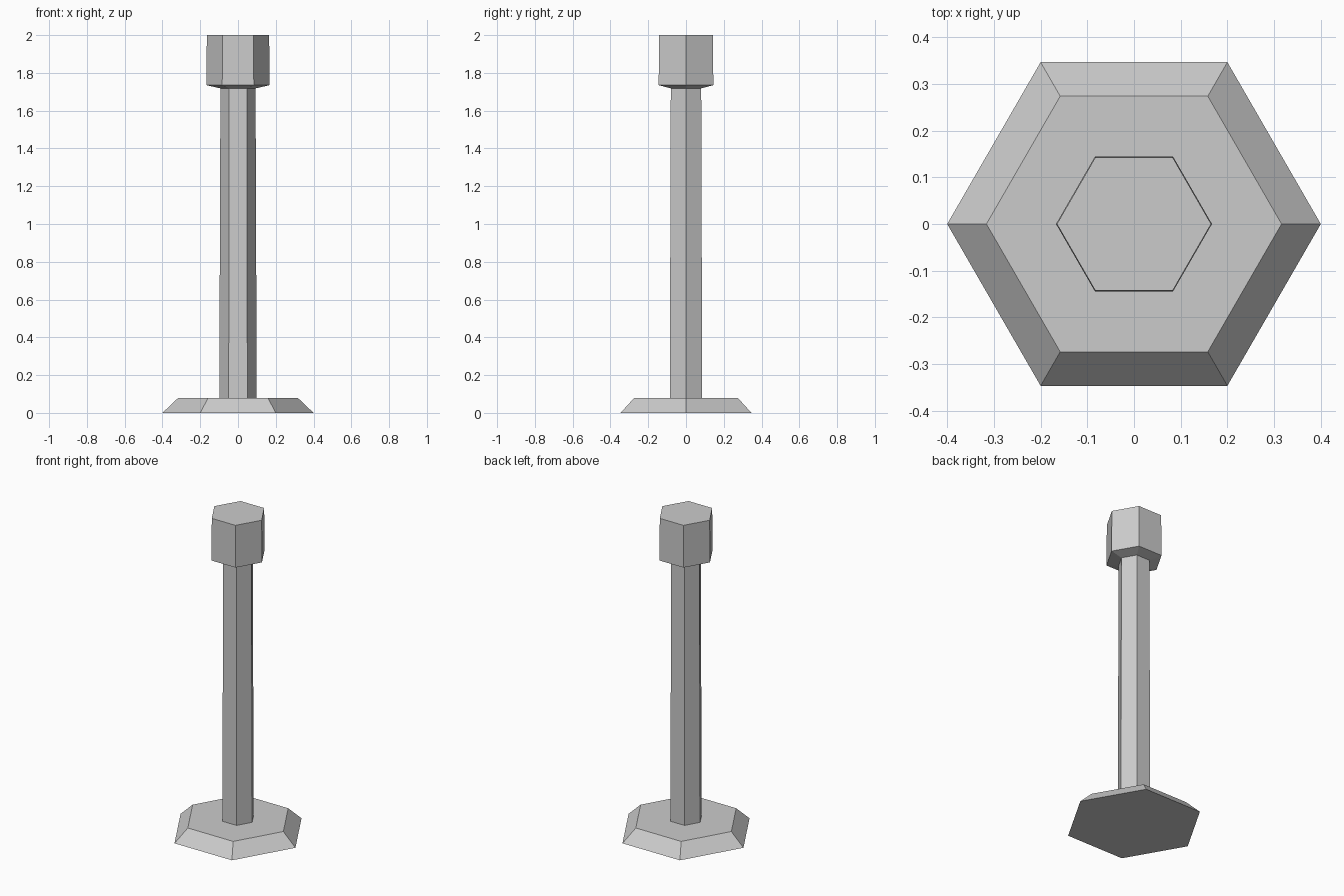
import bpy, bmesh
from math import cos, sin, pi

if "Cube" in bpy.data.objects:
    bpy.data.objects.remove(bpy.data.objects["Cube"])

SIDES = 6


def hex_part(name, profile, cap_bottom=False, cap_top=False):
    """Turn a (radius, z) profile, listed upward, into a six-sided part."""
    bm = bmesh.new()
    rings = [[bm.verts.new((r * cos(2 * pi * i / SIDES), r * sin(2 * pi * i / SIDES), z))
              for i in range(SIDES)] for r, z in profile]
    for low, high in zip(rings, rings[1:]):
        for i in range(SIDES):
            j = (i + 1) % SIDES
            bm.faces.new((low[i], low[j], high[j], high[i]))
    if cap_bottom:
        bm.faces.new(rings[0][::-1])
    if cap_top:
        bm.faces.new(rings[-1])
    mesh = bpy.data.meshes.new(name)
    bm.to_mesh(mesh)
    bm.free()
    obj = bpy.data.objects.new(name, mesh)
    bpy.context.collection.objects.link(obj)
    return obj


POLE_LOW, POLE_HIGH = (0.099, 0.08), (0.093, 1.718)

# Bevelled foot, open where the pole stands
hex_part("base", [(0.4, 0), (0.316, 0.08), POLE_LOW], cap_bottom=True)

# Slightly tapered pole
hex_part("pole", [POLE_LOW, POLE_HIGH])

# Wider head with a shallow sloping underside
hex_part("head", [POLE_HIGH, (0.167, 1.735), (0.165, 2.0)], cap_top=True)
